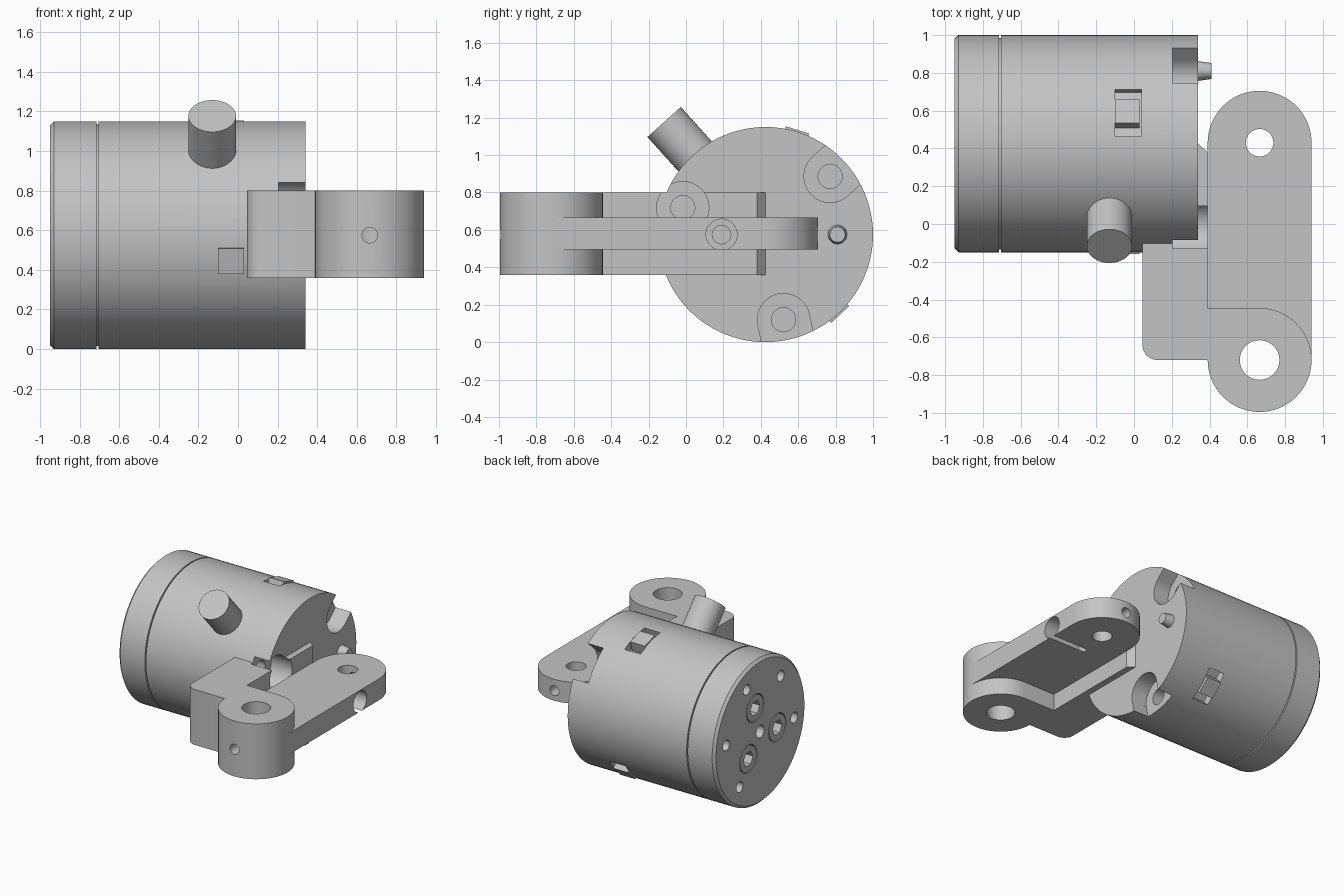
import bpy, bmesh
from math import pi, cos, sin, radians
from mathutils import Vector, Matrix

if "Cube" in bpy.data.objects:
    bpy.data.objects.remove(bpy.data.objects["Cube"], do_unlink=True)

grey = bpy.data.materials.new("plain grey")
grey.use_nodes = True
COLOUR = (0.55, 0.55, 0.55, 1)
grey.diffuse_color = COLOUR
grey.node_tree.nodes["Principled BSDF"].inputs["Base Color"].default_value = COLOUR

CY, CZ, R = 0.425, 0.575, 0.575      # drum axis and radius
BOSS = (0.665, -0.72)                # bore centres in plan
TIP = (0.665, 0.43)


def finish(name, bm):
    bmesh.ops.recalc_face_normals(bm, faces=bm.faces)
    mesh = bpy.data.meshes.new(name)
    bm.to_mesh(mesh)
    bm.free()
    mesh.materials.append(grey)
    ob = bpy.data.objects.new(name, mesh)
    bpy.context.collection.objects.link(ob)
    return ob


def turned(name, stations, n=32):
    """Round solid through (point, radius) stations on a straight axis."""
    pts = [Vector(p) for p, r in stations]
    rot = (pts[-1] - pts[0]).to_track_quat('Z', 'Y')
    bm = bmesh.new()
    rings = []
    for p, (_, r) in zip(pts, stations):
        rings.append([bm.verts.new(p + rot @ Vector((r * cos(2 * pi * i / n),
                      r * sin(2 * pi * i / n), 0))) for i in range(n)])
    for a, b in zip(rings, rings[1:]):
        for i in range(n):
            j = (i + 1) % n
            bm.faces.new((a[i], a[j], b[j], b[i]))
    bm.faces.new(rings[0])
    bm.faces.new(rings[-1])
    return finish(name, bm)


def rod(name, a, b, r, n=32):
    return turned(name, [(a, r), (b, r)], n)


def plate(name, outline, z0, z1):
    """Plan outline extruded upwards."""
    bm = bmesh.new()
    low = [bm.verts.new((x, y, z0)) for x, y in outline]
    high = [bm.verts.new((x, y, z1)) for x, y in outline]
    bm.faces.new(low)
    bm.faces.new(high)
    for i in range(len(low)):
        j = (i + 1) % len(low)
        bm.faces.new((low[i], low[j], high[j], high[i]))
    return finish(name, bm)


def radial_box(name, angle, x0, x1, r0, r1, width):
    """Box aligned with a radius of the drum."""
    bm = bmesh.new()
    bmesh.ops.create_cube(bm, size=1)
    place = (Matrix.Translation((0, CY, CZ)) @ Matrix.Rotation(radians(angle), 4, 'X')
             @ Matrix.Translation(((x0 + x1) / 2, (r0 + r1) / 2, 0))
             @ Matrix.Diagonal((x1 - x0, r1 - r0, width, 1)))
    bm.transform(place)
    return finish(name, bm)


def arc(centre, r, start, end, n=24):
    return [(centre[0] + r * cos(radians(start + (end - start) * i / n)),
             centre[1] + r * sin(radians(start + (end - start) * i / n)))
            for i in range(n + 1)]


def on_drum(x, angle, r):
    return (x, CY + r * cos(radians(angle)), CZ + r * sin(radians(angle)))


def cut(cutter, *targets):
    cutter.hide_render = True
    for ob in targets:
        mod = ob.modifiers.new("cut", 'BOOLEAN')
        mod.operation = 'DIFFERENCE'
        mod.solver = 'EXACT'
        mod.object = cutter
        bpy.context.view_layer.objects.active = ob
        bpy.ops.object.modifier_apply(modifier=mod.name)
    bpy.data.objects.remove(cutter, do_unlink=True)


# Drum, groove core and end cap
body = rod("drum_body", (-0.705, CY, CZ), (0.34, CY, CZ), R, 96)
core = rod("groove_core", (-0.73, CY, CZ), (-0.69, CY, CZ), R - 0.015, 96)
cap = turned("end_cap", [((-0.95, CY, CZ), R - 0.02), ((-0.93, CY, CZ), R),
                         ((-0.715, CY, CZ), R)], 96)

# Bracket block with rounded corner and chamfered end
block = plate("bracket_block", arc((0.125, -0.64), 0.08, 180, 270, 8)
              + [(0.39, -0.72), (0.39, 0.38), (0.34, 0.425), (0.045, 0.425)], 0.36, 0.80)

# Clevis boss, square on the corner that meets the block
boss = plate("pivot_boss", arc(BOSS, 0.275, -180, 90, 48) + [(0.39, -0.445)], 0.36, 0.80)

# Flat arm with rounded tip
arm = plate("arm", [(0.39, -0.72), (0.94, -0.72)] + arc(TIP, 0.275, 0, 180, 36), 0.495, 0.665)

# Vertical bores and their set screw holes
cut(rod("boss_bore", (*BOSS, 0.2), (*BOSS, 1), 0.105), boss, arm)
cut(rod("tip_bore", (*TIP, 0.2), (*TIP, 1), 0.073), arm)
cut(rod("boss_screw_hole", (0.665, -1.1, CZ), (0.665, -0.72, CZ), 0.04, 16), boss)
cut(rod("tip_screw_hole", (0.665, 0.43, CZ), (0.665, 0.8, CZ), 0.04, 16), arm)

# Counterbored cross hole through the arm
cut(rod("arm_counterbore", (0.62, 0.19, CZ), (1.1, 0.19, CZ), 0.083), arm)
cut(rod("arm_cross_hole", (0.3, 0.19, CZ), (0.7, 0.19, CZ), 0.05, 16), arm)

# Open sided counterbores with screw holes on the drum face
for angle in (42, 162, 282):
    cut(rod("counterbore", on_drum(0.205, angle, 0.465), on_drum(0.5, angle, 0.465), 0.14),
        body, block)
    cut(radial_box("counterbore_mouth", angle, 0.205, 0.5, 0.465, 0.75, 0.28), body, block)
    cut(rod("screw_hole", on_drum(0.07, angle, 0.465), on_drum(0.3, angle, 0.465), 0.065, 20),
        body, block)

# Side pockets with captive nuts
nuts = []
for angle in (73, 193, 313):
    cut(radial_box("pocket", angle, -0.1, 0.04, 0.5, 0.7, 0.26), body)
    nuts.append(radial_box("captive_nut", angle, -0.1, 0.03, 0.45, 0.585, 0.13))

# Socket screws and plain holes on the end cap
screws = []
for angle in (73, 193, 313):
    cut(rod("screw_recess", on_drum(-1, angle, 0.22), on_drum(-0.92, angle, 0.22), 0.11), cap)
    head = rod("screw_head", on_drum(-0.95, angle, 0.22), on_drum(-0.9, angle, 0.22), 0.103)
    cut(rod("hex_socket", on_drum(-1, angle, 0.22), on_drum(-0.87, angle, 0.22), 0.06, 6),
        head, cap)
    screws.append(head)
for angle in (7, 67, 127, 187, 307):
    cut(rod("cap_hole", on_drum(-1, angle, 0.43), on_drum(-0.82, angle, 0.43), 0.042, 20), cap)
cut(rod("centre_hole", (-1, CY, CZ), (-0.82, CY, CZ), 0.05, 20), cap)

# Handle rod and small locating pin
handle = rod("handle_rod", on_drum(-0.13, 132, 0.45), on_drum(-0.13, 132, 0.81), 0.12, 48)
pin = turned("locating_pin", [((0.3, 0.81, CZ), 0.058), ((0.41, 0.81, CZ), 0.042)], 12)

# Smooth the round walls, keep the edges sharp
bpy.ops.object.select_all(action='DESELECT')
for ob in [body, core, cap, block, boss, arm, handle, pin] + nuts + screws:
    ob.select_set(True)
bpy.context.view_layer.objects.active = body
bpy.ops.object.shade_smooth_by_angle(angle=radians(30))
